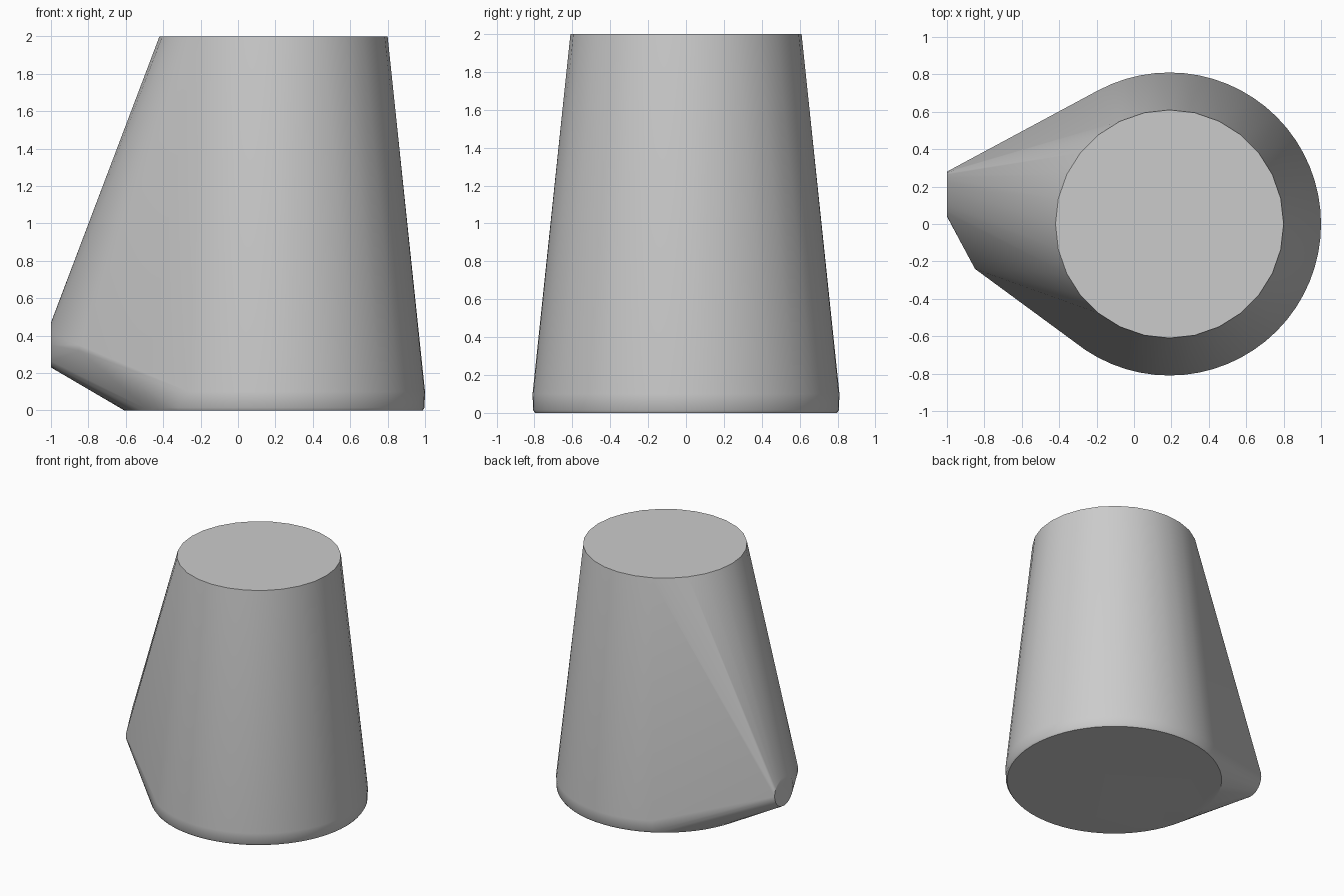
import bpy, bmesh, math
from mathutils import Vector

if "Cube" in bpy.data.objects:
    bpy.data.objects.remove(bpy.data.objects["Cube"], do_unlink=True)

# Single grey colour
GREY = (0.6, 0.6, 0.6, 1)
mat = bpy.data.materials.new("plain grey")
mat.use_nodes = True
mat.diffuse_color = GREY
mat.node_tree.nodes["Principled BSDF"].inputs["Base Color"].default_value = GREY


def ring(center, radius, count, u, v):
    """Points of a circle in the plane spanned by u and v."""
    for i in range(count):
        a = math.tau * i / count
        yield Vector(center) + radius * (math.cos(a) * Vector(u) + math.sin(a) * Vector(v))


X, Y, Z = (1, 0, 0), (0, 1, 0), (0, 0, 1)
AXIS = 0.19
points = []

# Tapered body: bevelled foot, widest ring, narrower flat top
for z, radius, count in ((0, 0.797, 64), (0.015, 0.807, 64), (0.1, 0.81, 64), (2, 0.61, 28)):
    points += ring((AXIS, 0, z), radius, count, X, Y)

# Side spout: small round end and the corner beside it
points += ring((-1, 0.16, 0.35), 0.12, 24, Y, Z)
points += [Vector((-0.85, -0.24, z)) for z in (0.32, 0.35)]

# Wrap everything in one convex skin
bm = bmesh.new()
for p in points:
    bm.verts.new(p)
hull = bmesh.ops.convex_hull(bm, input=bm.verts[:])
loose = {g for g in hull["geom_interior"] + hull["geom_unused"] if isinstance(g, bmesh.types.BMVert)}
bmesh.ops.delete(bm, geom=list(loose), context="VERTS")
bmesh.ops.dissolve_limit(bm, angle_limit=math.radians(0.3), verts=bm.verts[:], edges=bm.edges[:])
bmesh.ops.recalc_face_normals(bm, faces=bm.faces[:])

mesh = bpy.data.meshes.new("tapered_body")
bm.to_mesh(mesh)
bm.free()
mesh.materials.append(mat)
body = bpy.data.objects.new("tapered_body", mesh)
bpy.context.collection.objects.link(body)

# Smooth sides, crisp rims
bpy.ops.object.select_all(action="DESELECT")
body.select_set(True)
bpy.context.view_layer.objects.active = body
bpy.ops.object.shade_smooth_by_angle(angle=math.radians(35))
